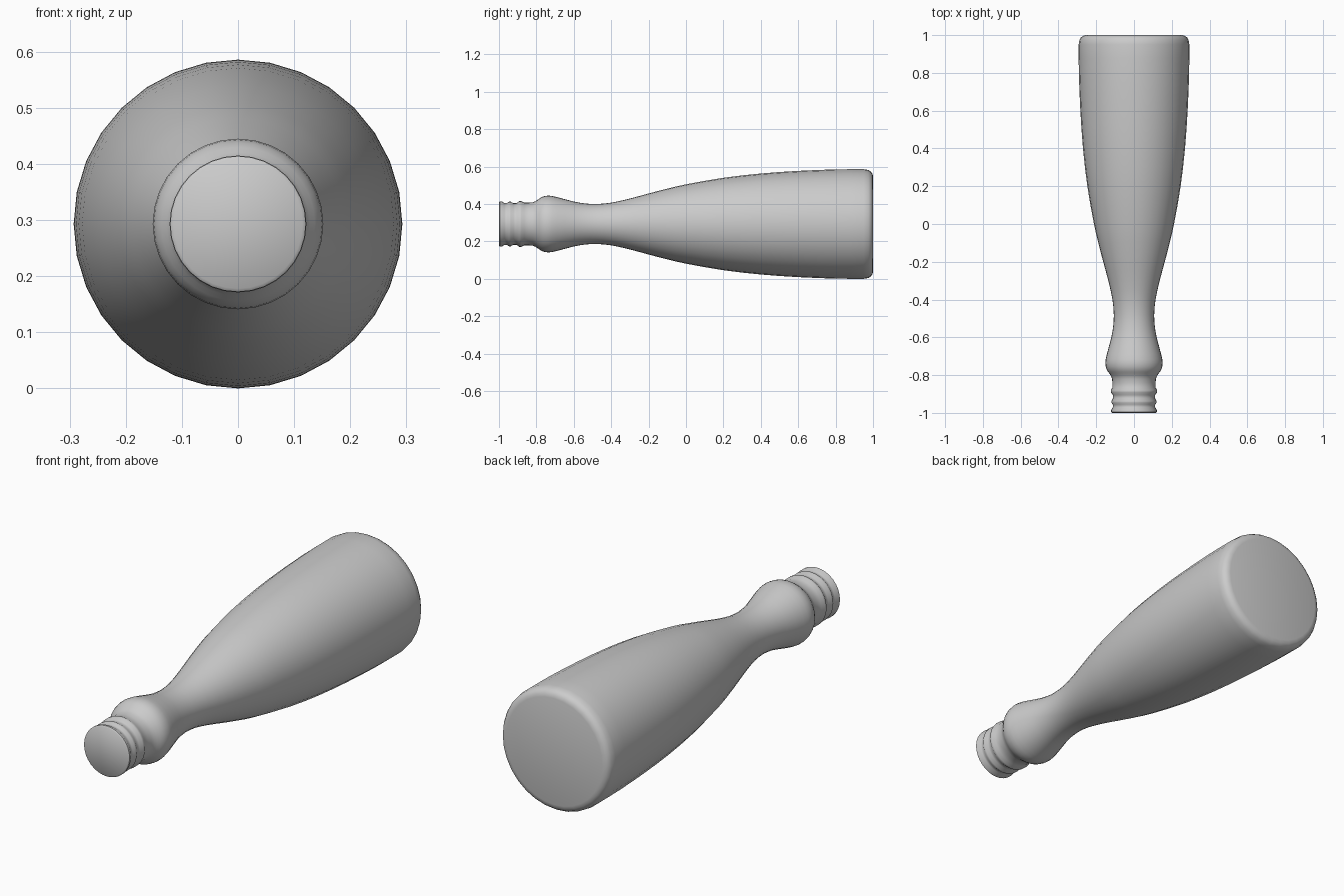
import bpy, bmesh, math
from mathutils import Vector

if "Cube" in bpy.data.objects:
    bpy.data.objects.remove(bpy.data.objects["Cube"])

SIDES = 32
CENTRE_Z = 0.293

# Profile along the axis: (y, radius), from mouth to base
mouth = [(-1.0, .115), (-.995, .121), (-.985, .121), (-.97, .112), (-.957, .112),
         (-.947, .119), (-.937, .119), (-.922, .111), (-.905, .112),
         (-.892, .122), (-.88, .122), (-.865, .114)]
body = [(-.865, .114), (-.82, .116), (-.795, .128), (-.77, .145), (-.735, .152),
        (-.69, .144), (-.6, .120), (-.54, .110), (-.48, .107), (-.4, .114),
        (-.3, .136), (-.2, .163), (-.1, .189), (0, .212), (.2, .247),
        (.4, .270), (.6, .284), (.8, .292), (.95, .293)]
base = [(.975, .289), (.988, .281), (.996, .270), (1.0, .255)]


def smooth(points, steps):
    """Catmull-Rom curve through the points."""
    p = [Vector(q) for q in points]
    p = [2 * p[0] - p[1]] + p + [2 * p[-1] - p[-2]]
    out = []
    for a, b, c, d in zip(p, p[1:], p[2:], p[3:]):
        for i in range(steps):
            t = i / steps
            out.append(0.5 * (2 * b + (c - a) * t + (2 * a - 5 * b + 4 * c - d) * t * t
                              + (3 * b - a - 3 * c + d) * t ** 3))
    return out + [p[-2]]


profile = mouth[:-1] + [tuple(v) for v in smooth(body, 2)] + base

# Bottle: lathe the profile around the y axis and close both ends
bm = bmesh.new()
rings = []
for y, r in profile:
    rings.append([bm.verts.new((r * math.cos(2 * math.pi * i / SIDES), y,
                                CENTRE_Z + r * math.sin(2 * math.pi * i / SIDES)))
                  for i in range(SIDES)])
for a, b in zip(rings, rings[1:]):
    for i in range(SIDES):
        j = (i + 1) % SIDES
        bm.faces.new((a[i], a[j], b[j], b[i]))
bm.faces.new(rings[0])
bm.faces.new(rings[-1])
bmesh.ops.recalc_face_normals(bm, faces=bm.faces)

mesh = bpy.data.meshes.new("bottle")
bm.to_mesh(mesh)
bm.free()
bottle = bpy.data.objects.new("bottle", mesh)
bpy.context.collection.objects.link(bottle)
bpy.context.view_layer.objects.active = bottle
bottle.select_set(True)
bpy.ops.object.shade_smooth_by_angle(angle=math.radians(50))
